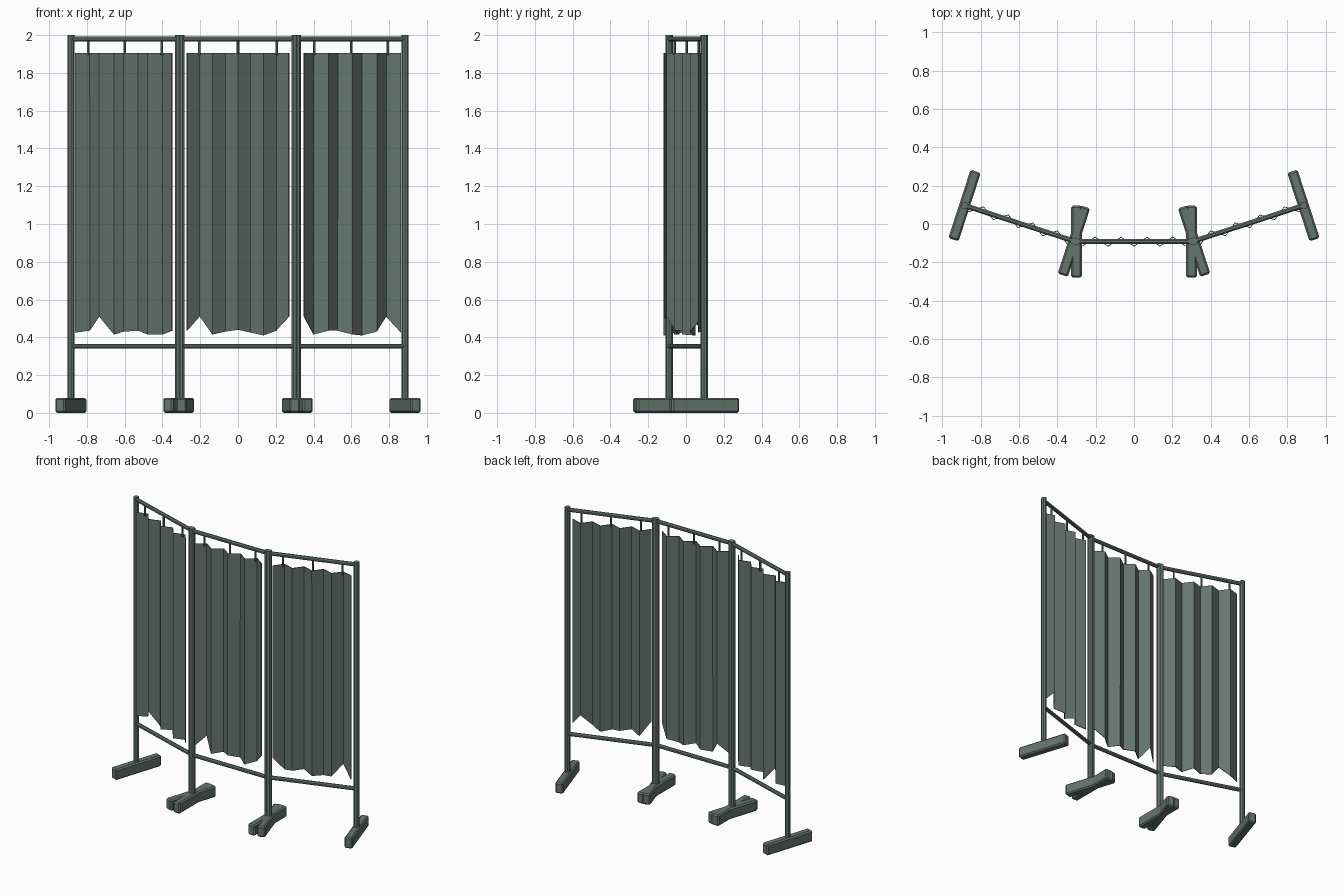
import bpy, bmesh, math
from mathutils import Matrix, Vector

if "Cube" in bpy.data.objects:
    bpy.data.objects.remove(bpy.data.objects["Cube"])

mat = bpy.data.materials.new("grey green")
mat.diffuse_color = (0.13, 0.18, 0.157, 1)
mat.use_nodes = True
mat.node_tree.nodes["Principled BSDF"].inputs["Base Color"].default_value = mat.diffuse_color


def make(name, bm, place):
    bmesh.ops.recalc_face_normals(bm, faces=bm.faces)
    me = bpy.data.meshes.new(name)
    bm.to_mesh(me)
    bm.free()
    me.materials.append(mat)
    ob = bpy.data.objects.new(name, me)
    ob.matrix_world = place
    bpy.context.collection.objects.link(ob)
    return ob


def rod(name, a, b, r, sides, place):
    a, b = Vector(a), Vector(b)
    bm = bmesh.new()
    rot = (b - a).to_track_quat('Z', 'Y').to_matrix().to_4x4()
    m = Matrix.Translation((a + b) / 2) @ rot @ Matrix.Rotation(math.pi / sides, 4, 'Z')
    bmesh.ops.create_cone(bm, cap_ends=True, segments=sides, radius1=r, radius2=r,
                          depth=(b - a).length, matrix=m)
    return make(name, bm, place)


def foot(name, x, place):
    bm = bmesh.new()
    bmesh.ops.create_cube(bm, size=1, matrix=Matrix.Translation((x, 0, 0.04))
                          @ Matrix.Diagonal((0.056, 0.375, 0.08, 1)))
    bmesh.ops.bevel(bm, geom=bm.edges[:], offset=0.009, segments=1, affect='EDGES')
    make(name, bm, place)


def curtain(name, hem, place):
    # pleated cloth: zigzag in plan with a torn hem
    bm = bmesh.new()
    prev = None
    for i, h in enumerate(hem):
        u, v = -0.27 + i * 0.0675, (-0.024 if i % 2 == 0 else 0.024)
        cur = (bm.verts.new((u, v, h)), bm.verts.new((u, v, 1.905)))
        if prev:
            bm.faces.new((prev[0], cur[0], cur[1], prev[1]))
        prev = cur
    ob = make(name, bm, place)
    s = ob.modifiers.new("thickness", 'SOLIDIFY')
    s.thickness, s.offset = 0.005, 0


# three hinged panels: name, centre, angle, hem heights
panels = [
    ("left", (-0.599, 0.004), -18, (.425, .435, .51, .415, .43, .435, .415, .415, .435)),
    ("middle", (0, -0.092), 0, (.435, .51, .415, .43, .44, .425, .41, .435, .51)),
    ("right", (0.599, 0.004), 18, (.51, .415, .435, .435, .415, .41, .43, .51, .425)),
]
for n, c, ang, hem in panels:
    place = Matrix.Translation((c[0], c[1], 0)) @ Matrix.Rotation(math.radians(ang), 4, 'Z')
    for side, x in (("a", -0.3), ("b", 0.3)):
        rod(f"{n}_post_{side}", (x, 0, 0.04), (x, 0, 2.0), 0.019, 8, place)
        foot(f"{n}_foot_{side}", x, place)
    # top and bottom rails
    rod(f"{n}_top_rail", (-0.3, 0, 1.98), (0.3, 0, 1.98), 0.014, 8, place)
    rod(f"{n}_bottom_rail", (-0.3, 0, 0.353), (0.3, 0, 0.353), 0.014, 8, place)
    # hangers between rail and cloth
    for k in (-1, 0, 1):
        rod(f"{n}_hanger_{k + 2}", (k * 0.205, 0, 1.895), (k * 0.205, 0, 1.98), 0.007, 6, place)
    curtain(f"{n}_curtain", hem, place)
